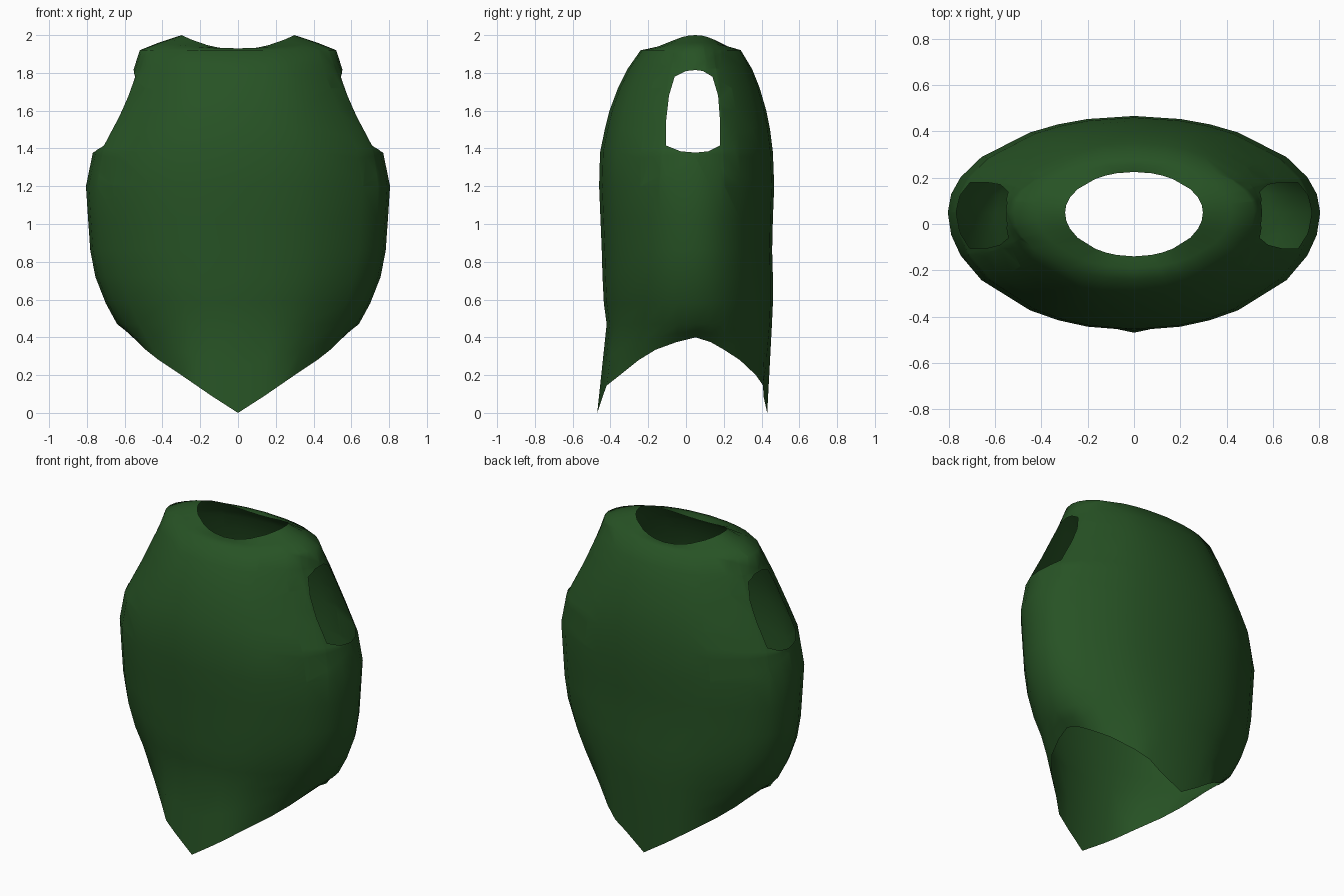
import bpy, bmesh, math
from mathutils import Vector

if "Cube" in bpy.data.objects:
    bpy.data.objects.remove(bpy.data.objects["Cube"])

CY = 0.05                                   # y of the side seams
ANGLES = [0, 14.5, 24, 34, 55, 68.6, 79, 90]  # one quarter, front to side

# Body rings: z at centre, z at side, half width, front y, back y
RINGS = [
    (0.47, 0.47, 0.640, -0.42, 0.455),
    (0.58, 0.58, 0.700, -0.435, 0.460),
    (0.72, 0.72, 0.755, -0.442, 0.460),
    (0.86, 0.86, 0.782, -0.446, 0.456),
    (1.03, 1.03, 0.794, -0.453, 0.460),
    (1.20, 1.20, 0.805, -0.460, 0.467),
    (1.38, 1.38, 0.768, -0.455, 0.460),
    (1.50, 1.50, 0.705, -0.430, 0.445),
    (1.60, 1.60, 0.652, -0.405, 0.425),
    (1.72, 1.72, 0.597, -0.360, 0.390),
    (1.82, 1.82, 0.552, -0.310, 0.350),
    (1.92, 1.92, 0.520, -0.240, 0.290),
    (1.93, 1.96, 0.420, -0.190, 0.258),
    (1.925, 2.0, 0.298, -0.140, 0.225),
]
# Leg-opening edge for one quarter: x, front depth, back depth, z
HEM = [(0, .52, .38, 0), (.14, .49, .36, .09), (.22, .47, .358, .145),
       (.30, .40, .32, .20), (.42, .30, .235, .28), (.49, .21, .15, .335),
       (.53, .10, .08, .375), (.55, 0, 0, .40)]

# Column order round the body: (quarter index, x sign, y sign)
n = len(ANGLES)
COLS = ([(i, 1, -1) for i in range(n)] + [(i, 1, 1) for i in range(n - 2, -1, -1)]
        + [(i, -1, 1) for i in range(1, n)] + [(i, -1, -1) for i in range(n - 2, 0, -1)])


def ring_point(ring, col):
    zc, zs, rx, yf, yb = ring
    i, sx, sy = col
    t = math.radians(ANGLES[i])
    depth = (yf if sy < 0 else yb) - CY
    return Vector((sx * rx * math.sin(t), CY + depth * math.cos(t),
                   zc + (zs - zc) * math.sin(t) ** 2))


def hem_point(col):
    i, sx, sy = col
    x, f, b, z = HEM[i]
    return Vector((sx * x, CY + (-f if sy < 0 else b), z))


bm = bmesh.new()
hem = [hem_point(c) for c in COLS]
waist = [ring_point(RINGS[0], c) for c in COLS]
rows = [hem, [a.lerp(b, 0.5) for a, b in zip(hem, waist)]]
rows += [[ring_point(r, c) for c in COLS] for r in RINGS]
grid = [[bm.verts.new(p) for p in row] for row in rows]
m = len(COLS)
for lo, hi in zip(grid, grid[1:]):
    for j in range(m):
        k = (j + 1) % m
        bm.faces.new((lo[j], lo[k], hi[k], hi[j]))

# Armholes: cut both sides along a convex outline in y, z and remove the inside
HOLE = [(-.03, 1.385), (.05, 1.378), (.12, 1.385), (.18, 1.415), (.18, 1.55), (.17, 1.68),
        (.14, 1.78), (.09, 1.81), (.05, 1.815), (.00, 1.81), (-.06, 1.78),
        (-.09, 1.68), (-.105, 1.55), (-.105, 1.415)]
planes = []
for (y0, z0), (y1, z1) in zip(HOLE, HOLE[1:] + HOLE[:1]):
    planes.append((Vector((0, y0, z0)), Vector((0, z1 - z0, y0 - y1)).normalized()))


def near_hole(f):
    c = f.calc_center_median()
    return abs(c.x) > 0.35 and 1.2 < c.z < 1.92 and -0.26 < c.y < 0.34


for co, no in planes:
    faces = [f for f in bm.faces if near_hole(f)]
    geom = list({e for f in faces for e in f.edges} | {v for f in faces for v in f.verts}) + faces
    bmesh.ops.bisect_plane(bm, geom=geom, dist=1e-5, plane_co=co, plane_no=no)
inside = [f for f in bm.faces if near_hole(f) and
          all((f.calc_center_median() - co).dot(no) < 0 for co, no in planes)]
bmesh.ops.delete(bm, geom=inside, context='FACES')

for f in bm.faces:
    f.smooth = True
mesh = bpy.data.meshes.new("sleeveless_bodysuit")
bm.to_mesh(mesh)
bm.free()
suit = bpy.data.objects.new("sleeveless_bodysuit", mesh)
bpy.context.collection.objects.link(suit)

# Dark green cloth
cloth = bpy.data.materials.new("dark_green_cloth")
cloth.diffuse_color = (0.02, 0.085, 0.018, 1)
cloth.use_nodes = True
cloth.node_tree.nodes["Principled BSDF"].inputs["Base Color"].default_value = cloth.diffuse_color
mesh.materials.append(cloth)
